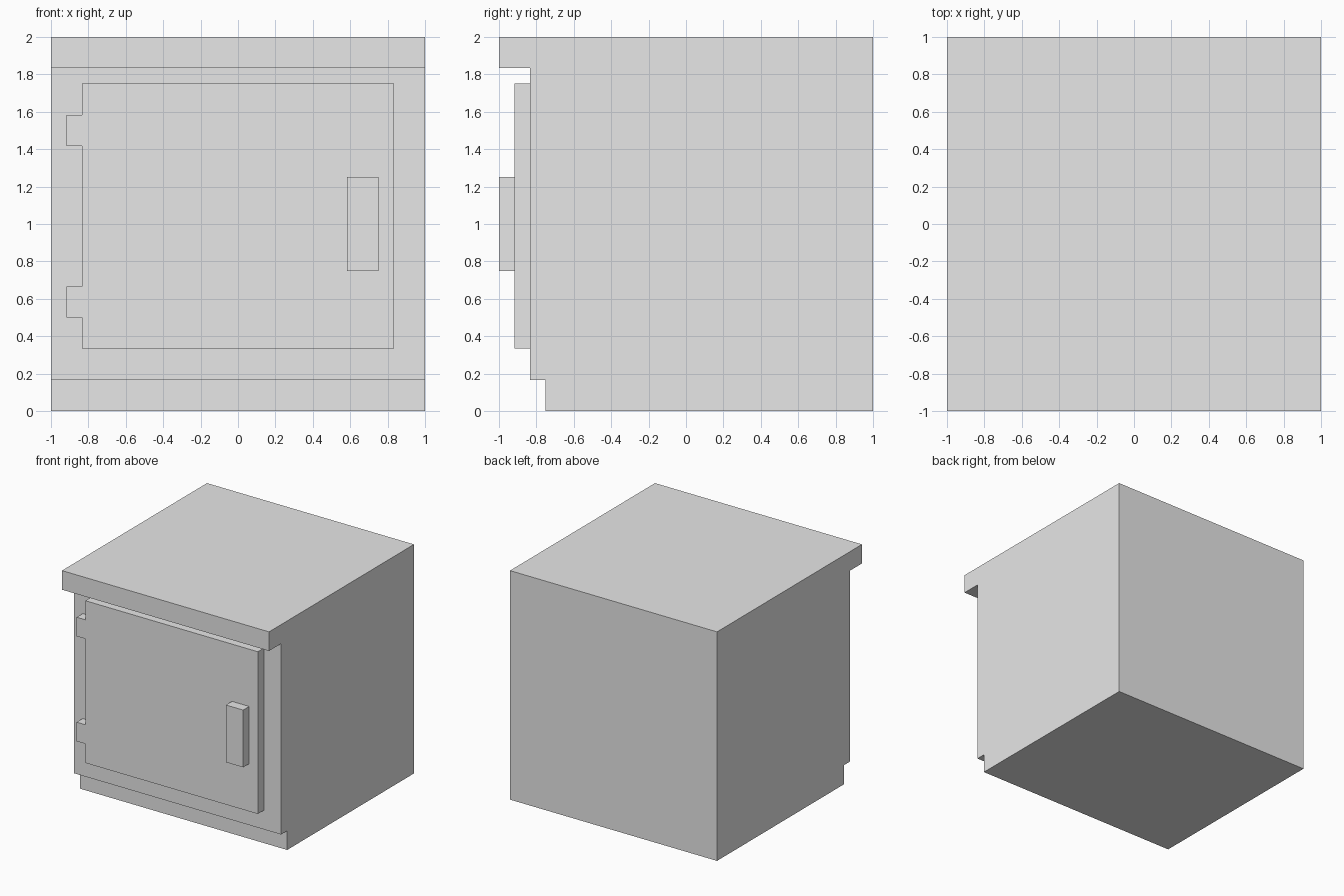
import bpy
import bmesh
from mathutils import Vector

U = 1 / 6  # modelling step: the cabinet is twelve steps wide

cube = bpy.data.objects.get("Cube")
if cube:
    bpy.data.objects.remove(cube, do_unlink=True)

grey = bpy.data.materials.new("light grey")
grey.use_nodes = True
grey.diffuse_color = (0.8, 0.8, 0.8, 1)
grey.node_tree.nodes["Principled BSDF"].inputs["Base Color"].default_value = (0.8, 0.8, 0.8, 1)


def prism(name, outline, direction):
    """Extrude a flat outline, given in steps, along a direction."""
    bm = bmesh.new()
    face = bm.faces.new([bm.verts.new(Vector(p) * U) for p in outline])
    extruded = bmesh.ops.extrude_face_region(bm, geom=[face])["geom"]
    moved = [v for v in extruded if isinstance(v, bmesh.types.BMVert)]
    bmesh.ops.translate(bm, verts=moved, vec=Vector(direction) * U)
    bmesh.ops.recalc_face_normals(bm, faces=bm.faces)
    mesh = bpy.data.meshes.new(name)
    bm.to_mesh(mesh)
    bm.free()
    mesh.materials.append(grey)
    obj = bpy.data.objects.new(name, mesh)
    bpy.context.collection.objects.link(obj)
    return obj


# Cabinet: side profile with overhanging top and recessed plinth
side = [(6, 0), (6, 12), (-6, 12), (-6, 11), (-5, 11), (-5, 1), (-4.5, 1), (-4.5, 0)]
prism("cabinet_body", [(-6, y, z) for y, z in side], (12, 0, 0))

# Door: panel outline with a hinge tab at each of two heights
front = [(5, 2), (5, 10.5), (-5, 10.5)]
for z in (9, 3.5):
    front += [(-5, z + 0.5), (-5.5, z + 0.5), (-5.5, z - 0.5), (-5, z - 0.5)]
front.append((-5, 2))
prism("door_with_hinges", [(x, -5, z) for x, z in front], (0, -0.5, 0))

# Handle: upright block on the opening side
grip = [(3.5, 4.5), (4.5, 4.5), (4.5, 7.5), (3.5, 7.5)]
prism("door_handle", [(x, -5.5, z) for x, z in grip], (0, -0.5, 0))
